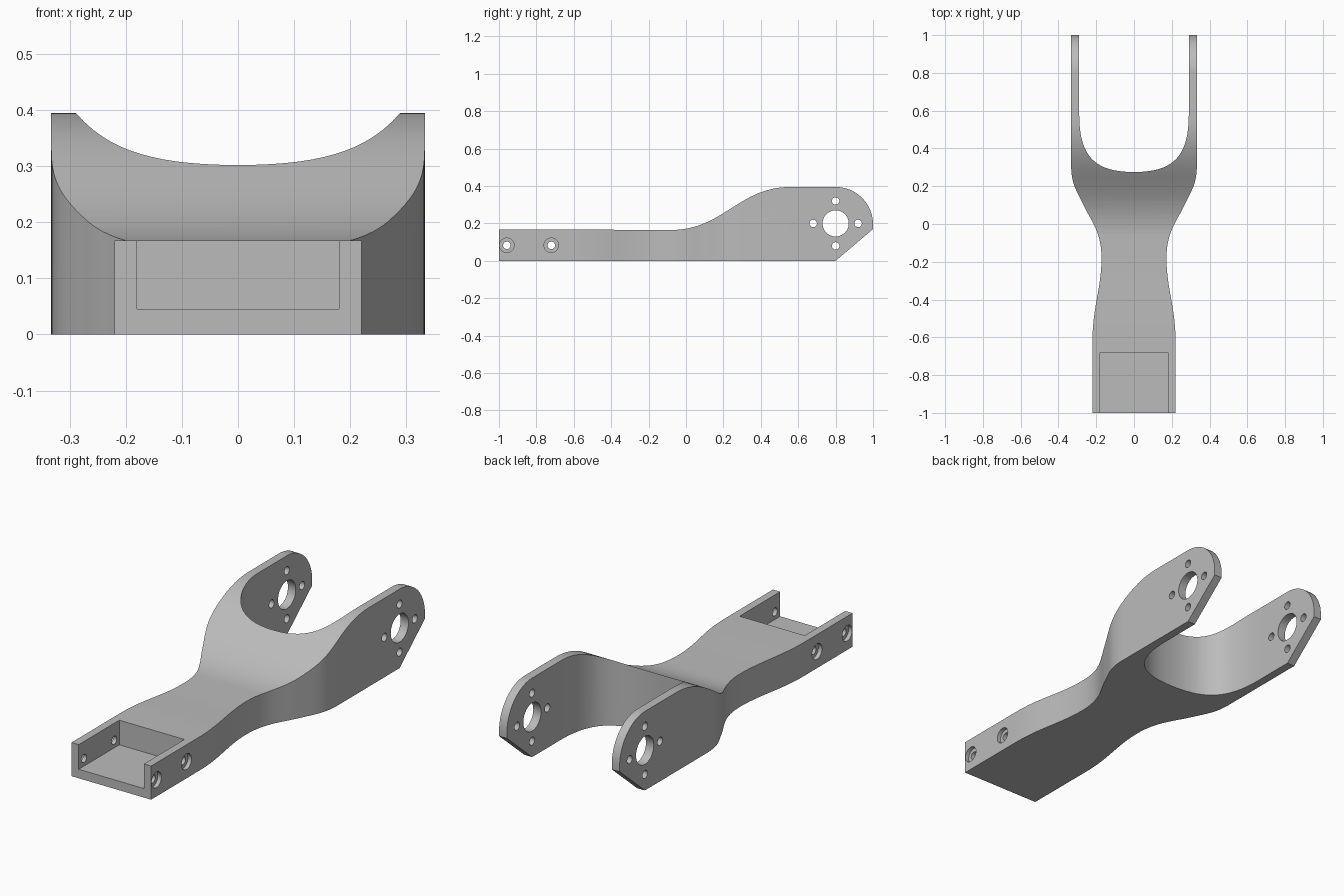
import bpy, bmesh, math
from mathutils import Vector, Matrix
from mathutils.geometry import interpolate_bezier

old = bpy.data.objects.get("Cube")
if old:
    bpy.data.objects.remove(old, do_unlink=True)

grey = bpy.data.materials.new("plain grey")
grey.use_nodes = True
grey.diffuse_color = (0.5, 0.5, 0.5, 1)
grey.node_tree.nodes["Principled BSDF"].inputs["Base Color"].default_value = (0.5, 0.5, 0.5, 1)


def curve(a, b, c, d, steps=20):
    """Bezier from a to d with handles b and c, as 2D points."""
    pts = interpolate_bezier(*[Vector((*p, 0)) for p in (a, b, c, d)], steps + 1)
    return [(p.x, p.y) for p in pts]


def finish(name, bm):
    bmesh.ops.recalc_face_normals(bm, faces=bm.faces)
    mesh = bpy.data.meshes.new(name)
    bm.to_mesh(mesh)
    bm.free()
    mesh.materials.append(grey)
    obj = bpy.data.objects.new(name, mesh)
    bpy.context.collection.objects.link(obj)
    return obj


def prism(name, points, extrude):
    """Extrude a closed outline of 3D points."""
    bm = bmesh.new()
    face = bm.faces.new([bm.verts.new(p) for p in points])
    new = bmesh.ops.extrude_face_region(bm, geom=[face])["geom"]
    bmesh.ops.translate(bm, vec=extrude, verts=[v for v in new if isinstance(v, bmesh.types.BMVert)])
    return finish(name, bm)


def rod(x, y, z, radius, length, sides=32):
    """Cylinder along x, used for drilling."""
    bm = bmesh.new()
    place = Matrix.Translation((x, y, z)) @ Matrix.Rotation(math.pi / 2, 4, "Y")
    bmesh.ops.create_cone(bm, cap_ends=True, segments=sides, radius1=radius,
                          radius2=radius, depth=length, matrix=place)
    return finish("drill", bm)


def combine(target, tool, operation="DIFFERENCE"):
    mod = target.modifiers.new("cut", "BOOLEAN")
    mod.operation, mod.solver, mod.object = operation, "EXACT", tool
    bpy.context.view_layer.objects.active = target
    bpy.ops.object.modifier_apply(modifier=mod.name)
    bpy.data.objects.remove(tool, do_unlink=True)


# Plan outline: waisted handle flaring into a two-armed fork
half = [(0.22, -1)]
half += curve((0.22, -0.62), (0.22, -0.44), (0.172, -0.34), (0.172, -0.18))
half += curve((0.172, -0.18), (0.172, -0.04), (0.23, 0.02), (0.27, 0.105))[1:]
half += curve((0.27, 0.105), (0.312, 0.19), (0.333, 0.22), (0.333, 0.32))[1:]
half += [(0.333, 1), (0.29, 1)]
half += curve((0.29, 0.58), (0.29, 0.36), (0.21, 0.275), (0, 0.275))
plan = half + [(-x, y) for x, y in reversed(half[:-1])]
body = prism("fork_arm", [(x, y, -0.1) for x, y in plan], (0, 0, 0.7))

# Side profile: low handle sweeping up to rounded, chamfered arm ends
side = [(-1.1, 0), (-1.1, 0.168), (-0.5, 0.168), (-0.3, 0.165)]
side += curve((-0.08, 0.165), (0.2, 0.165), (0.28, 0.395), (0.56, 0.395), 28)
side += [(0.8 + 0.2 * math.sin(a), 0.195 + 0.2 * math.cos(a))
         for a in [i * math.pi / 40 for i in range(21)]]
side += [(1, 0.17), (0.8, 0)]
profile = prism("side_profile", [(-1, y, z) for y, z in side], (2, 0, 0))
combine(body, profile, "INTERSECT")

# Open pocket in the handle end
pocket = prism("pocket", [(-0.18, -1.1, 0.045), (0.18, -1.1, 0.045),
                          (0.18, -0.68, 0.045), (-0.18, -0.68, 0.045)], (0, 0, 0.5))
combine(body, pocket)

# Counterbored screw holes through the pocket walls
for y in (-0.958, -0.72):
    combine(body, rod(0, y, 0.083, 0.02, 1))
    for s in (-1, 1):
        combine(body, rod(s * 0.25, y, 0.083, 0.039, 0.1))

# Axle hole with four bolt holes through both arms
combine(body, rod(0, 0.8, 0.2, 0.07, 1, 48))
for i in range(4):
    a = i * math.pi / 2
    combine(body, rod(0, 0.8 + 0.12 * math.cos(a), 0.2 + 0.12 * math.sin(a), 0.02, 1))

bpy.ops.object.select_all(action="DESELECT")
body.select_set(True)
bpy.context.view_layer.objects.active = body
bpy.ops.object.shade_smooth_by_angle(angle=math.radians(25))
